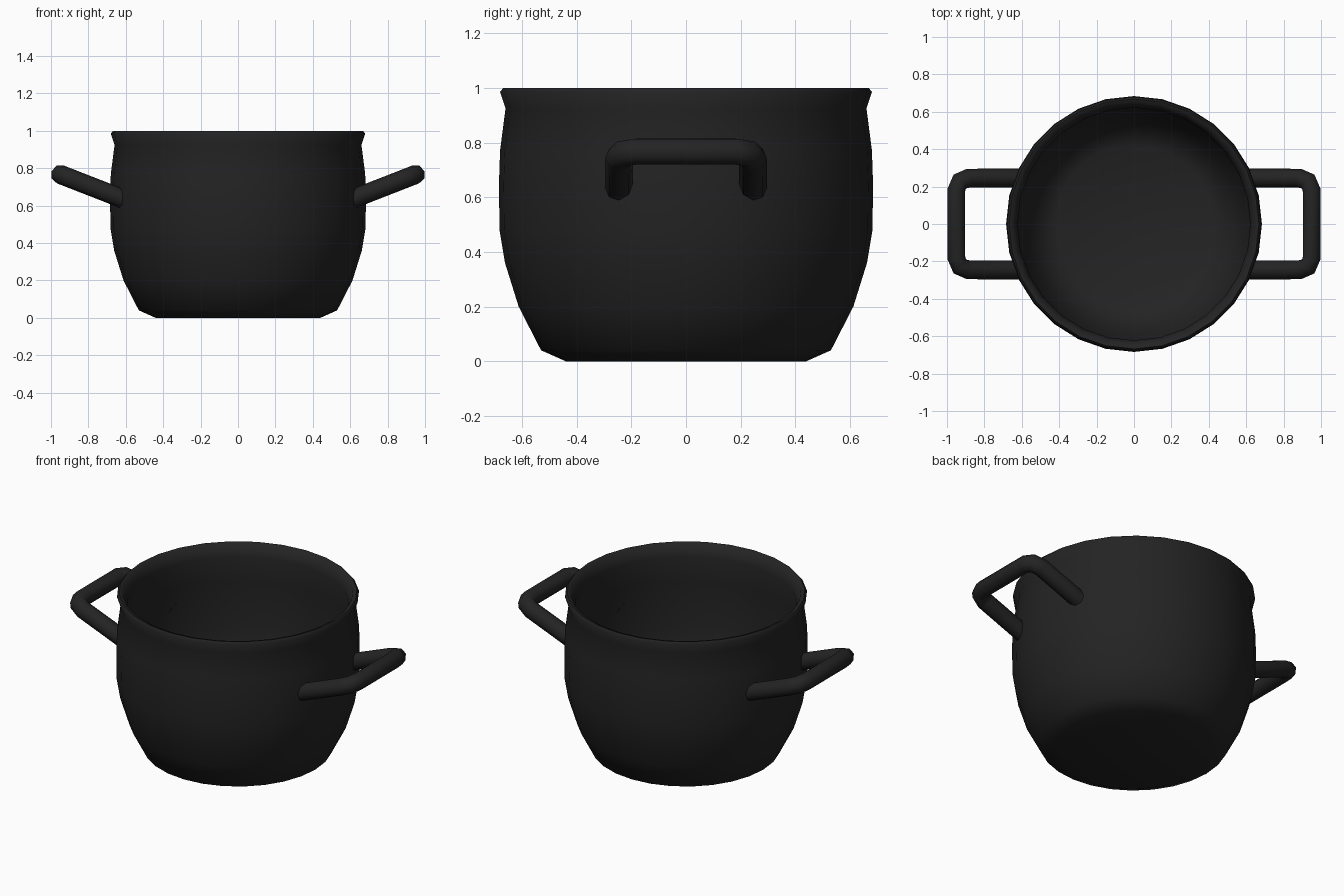
import bpy, bmesh, math
from mathutils import Vector

if "Cube" in bpy.data.objects:
    bpy.data.objects.remove(bpy.data.objects["Cube"])

black = bpy.data.materials.new("black enamel")
black.diffuse_color = (0.017, 0.017, 0.017, 1)
black.use_nodes = True
black.node_tree.nodes["Principled BSDF"].inputs["Base Color"].default_value = black.diffuse_color


def finish(bm, name, angle):
    bmesh.ops.recalc_face_normals(bm, faces=bm.faces)
    mesh = bpy.data.meshes.new(name)
    bm.to_mesh(mesh)
    bm.free()
    mesh.materials.append(black)
    ob = bpy.data.objects.new(name, mesh)
    bpy.context.collection.objects.link(ob)
    bpy.ops.object.select_all(action='DESELECT')
    ob.select_set(True)
    bpy.context.view_layer.objects.active = ob
    bpy.ops.object.shade_smooth_by_angle(angle=math.radians(angle))
    return ob


def skin(bm, rings):
    """Join consecutive closed rings of vertices with quads."""
    for a, b in zip(rings, rings[1:]):
        n = len(a)
        for i in range(n):
            bm.faces.new((a[i], a[(i + 1) % n], b[(i + 1) % n], b[i]))


# Pot body: one lathed profile, outside wall, flared rim, then inside wall
SIDES = 28
profile = [(0.44, 0), (0.53, 0.04), (0.612, 0.2), (0.662, 0.36), (0.682, 0.48),
           (0.684, 0.65), (0.68, 0.77), (0.66, 0.925), (0.68, 0.985), (0.668, 1.0),
           (0.645, 0.993), (0.622, 0.925), (0.638, 0.77), (0.64, 0.48),
           (0.62, 0.36), (0.57, 0.2), (0.50, 0.085), (0.42, 0.045)]
bm = bmesh.new()
rings = []
for r, z in profile:
    rings.append([bm.verts.new((r * math.cos(2 * math.pi * i / SIDES),
                                r * math.sin(2 * math.pi * i / SIDES), z))
                  for i in range(SIDES)])
skin(bm, rings)
bm.faces.new(rings[0])
bm.faces.new(rings[-1])
finish(bm, "pot_body", 60)


# Handles: a tilted rounded-square loop swept with an eight-sided section
def handle(name, side):
    half = [(0.605, 0.245), (0.885, 0.245), (0.932, 0.227), (0.95, 0.18)]
    flat = half + [(x, -y) for x, y in reversed(half)]
    path = [Vector((side * x, y, 0.65 + 0.39 * (x - 0.65))) for x, y in flat]
    normal = Vector((-0.39 * side, 0, 1)).normalized()
    bm = bmesh.new()
    rings = []
    for i, p in enumerate(path):
        t_in = (p - path[max(i - 1, 0)]).normalized()
        t_out = (path[min(i + 1, len(path) - 1)] - p).normalized()
        tangent = (t_in + t_out).normalized()
        across = normal.cross(tangent)
        rings.append([bm.verts.new(p + 0.051 * (math.cos(a) * across + math.sin(a) * normal))
                      for a in (2 * math.pi * k / 8 for k in range(8))])
    skin(bm, rings)
    bm.faces.new(rings[0])
    bm.faces.new(rings[-1])
    finish(bm, name, 60)


handle("right_handle", 1)
handle("left_handle", -1)
